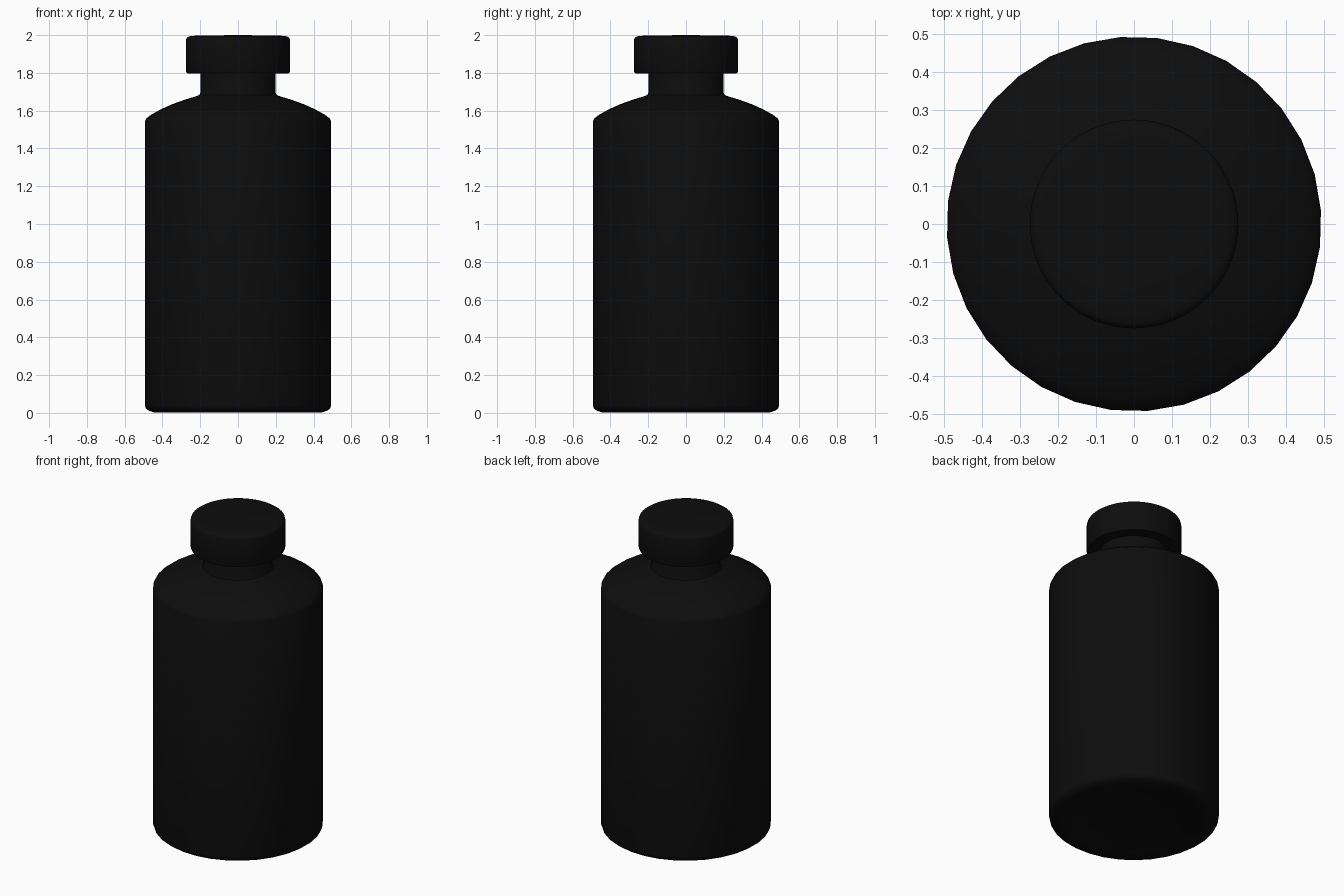
import bpy, bmesh, math

if "Cube" in bpy.data.objects:
    bpy.data.objects.remove(bpy.data.objects["Cube"])

black = bpy.data.materials.new("black_plastic")
black.diffuse_color = (0.004, 0.004, 0.004, 1)
black.use_nodes = True
black.node_tree.nodes["Principled BSDF"].inputs["Base Color"].default_value = black.diffuse_color


def lathe(name, profile, sides, offset=0.0):
    """Revolve an (radius, height) profile about z; radius 0 makes a pole."""
    bm = bmesh.new()
    rings = []
    for r, z in profile:
        if r == 0:
            rings.append([bm.verts.new((0, 0, z))] * sides)
        else:
            angles = [offset + math.tau * i / sides for i in range(sides)]
            rings.append([bm.verts.new((r * math.cos(a), r * math.sin(a), z)) for a in angles])
    for low, high in zip(rings, rings[1:]):
        for i in range(sides):
            j = (i + 1) % sides
            corners = dict.fromkeys((low[i], low[j], high[j], high[i]))
            bm.faces.new(list(corners))
    bmesh.ops.recalc_face_normals(bm, faces=bm.faces)
    mesh = bpy.data.meshes.new(name)
    bm.to_mesh(mesh)
    bm.free()
    obj = bpy.data.objects.new(name, mesh)
    bpy.context.collection.objects.link(obj)
    mesh.materials.append(black)
    bpy.ops.object.select_all(action='DESELECT')
    obj.select_set(True)
    bpy.context.view_layer.objects.active = obj
    bpy.ops.object.shade_smooth_by_angle(angle=math.radians(40))
    return obj


# Bottle body: dished base, straight wall, domed shoulder and neck
lathe("bottle_body", [
    (0, 0.04), (0.2, 0.034), (0.32, 0.02), (0.39, 0.006), (0.42, 0.001),
    (0.445, 0.002), (0.473, 0.011), (0.489, 0.023), (0.494, 0.04),
    (0.494, 1.545), (0.488, 1.558), (0.465, 1.576), (0.41, 1.607),
    (0.35, 1.634), (0.28, 1.659), (0.22, 1.677), (0.206, 1.683),
    (0.2, 1.695), (0.2, 1.86), (0, 1.86)], 32, math.radians(4.2))

# Screw cap with softened rims
lathe("cap", [
    (0, 1.80), (0.215, 1.80), (0.262, 1.796), (0.271, 1.799), (0.275, 1.808),
    (0.275, 1.975), (0.272, 1.985), (0.262, 1.992), (0.245, 1.996),
    (0.2, 1.998), (0, 2.0)], 64)
